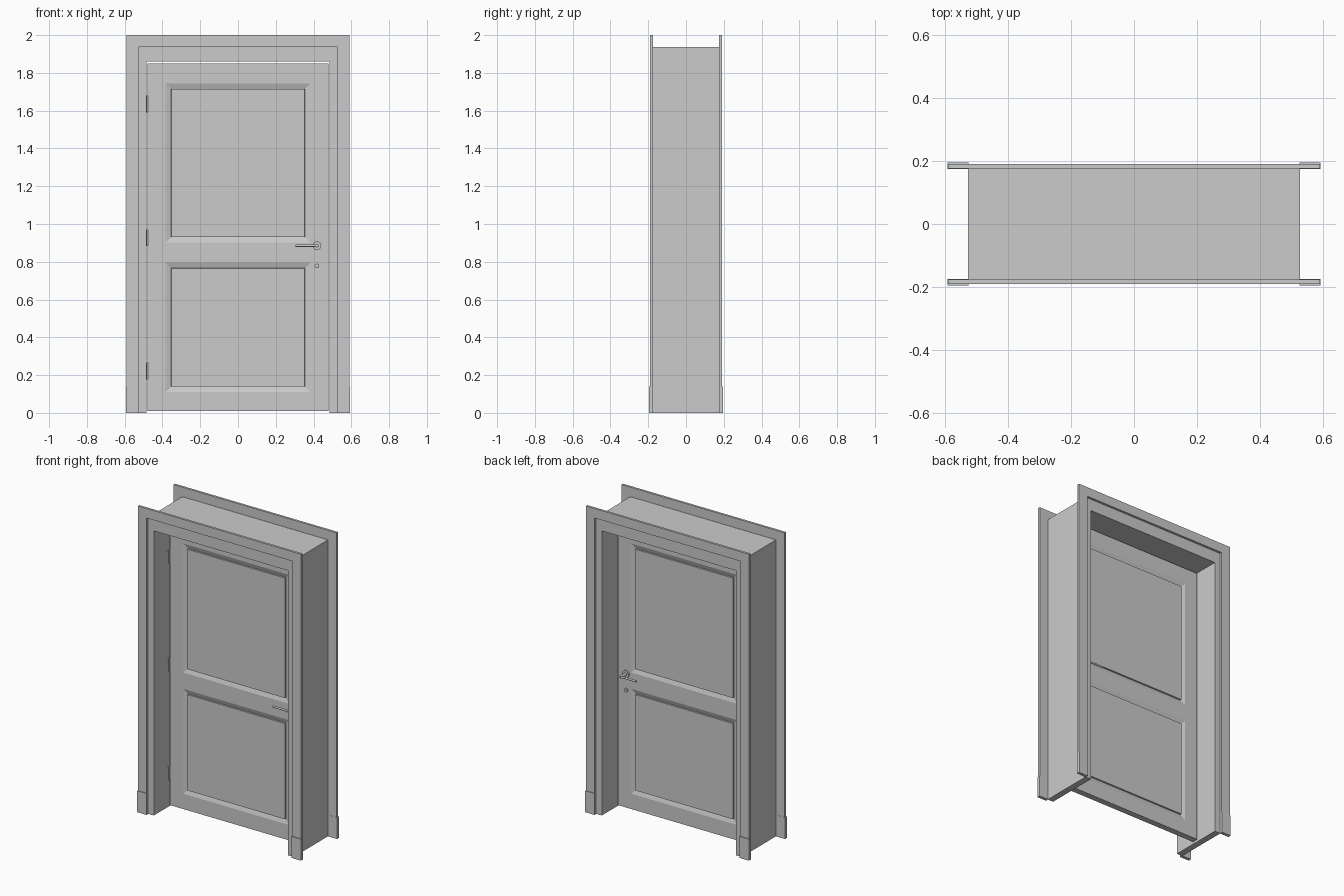
import bpy, bmesh
from mathutils import Matrix, Vector

if "Cube" in bpy.data.objects:
    bpy.data.objects.remove(bpy.data.objects["Cube"])


def finish(bm, name, axes=""):
    """Turn a bmesh into an object, mirrored across the given world axes."""
    bmesh.ops.recalc_face_normals(bm, faces=bm.faces)
    me = bpy.data.meshes.new(name)
    bm.to_mesh(me)
    bm.free()
    ob = bpy.data.objects.new(name, me)
    bpy.context.collection.objects.link(ob)
    if axes:
        m = ob.modifiers.new("Mirror", 'MIRROR')
        m.use_axis = ["x" in axes, "y" in axes, False]
    return ob


def box(bm, x0, x1, y0, y1, z0, z1):
    mat = Matrix.Translation(((x0 + x1) / 2, (y0 + y1) / 2, (z0 + z1) / 2)) \
        @ Matrix.Diagonal((x1 - x0, y1 - y0, z1 - z0, 1))
    return bmesh.ops.create_cube(bm, size=1, matrix=mat)["verts"]


def rod(bm, a, b, r, sides=24):
    a, b = Vector(a), Vector(b)
    d = b - a
    mat = Matrix.Translation((a + b) / 2) @ d.to_track_quat('Z', 'Y').to_matrix().to_4x4()
    bmesh.ops.create_cone(bm, cap_ends=True, segments=sides, radius1=r, radius2=r,
                          depth=d.length, matrix=mat)


def smooth(ob):
    bpy.ops.object.select_all(action='DESELECT')
    ob.select_set(True)
    bpy.context.view_layer.objects.active = ob
    bpy.ops.object.shade_smooth_by_angle()


def portal(name, xo, zo, xi, zi, y0, y1, axes=""):
    """Door-shaped U profile extruded in depth."""
    bm = bmesh.new()
    pts = [(-xo, 0), (-xo, zo), (xo, zo), (xo, 0), (xi, 0), (xi, zi), (-xi, zi), (-xi, 0)]
    f = bm.faces.new([bm.verts.new((x, y0, z)) for x, z in pts])
    new = bmesh.ops.extrude_face_region(bm, geom=[f])["geom"]
    bmesh.ops.translate(bm, vec=(0, y1 - y0, 0),
                        verts=[g for g in new if isinstance(g, bmesh.types.BMVert)])
    return finish(bm, name, axes)


# Deep jamb lining and the casings on both wall faces
portal("jamb", 0.527, 1.937, 0.485, 1.86, -0.177, 0.177)
portal("casing", 0.59, 2.0, 0.526, 1.938, -0.191, -0.176, "y")

# Plinth blocks at the casing feet
bm = bmesh.new()
box(bm, 0.525, 0.592, -0.195, -0.175, 0, 0.14)
finish(bm, "plinth_block", "xy")

# Door leaf: front half with two raised panels, mirrored to the back
T = 0.02
bm = bmesh.new()
xs = [-0.478, -0.383, 0.383, 0.478]
zs = [0.01, 0.11, 0.795, 0.902, 1.745, 1.85]
grid = [[bm.verts.new((x, -T, z)) for x in xs] for z in zs]
panels = []
for j in range(len(zs) - 1):
    for i in range(len(xs) - 1):
        f = bm.faces.new((grid[j][i], grid[j][i + 1], grid[j + 1][i + 1], grid[j + 1][i]))
        if i == 1 and j in (1, 3):
            panels.append(f)
rim = bmesh.ops.extrude_edge_only(bm, edges=[e for e in bm.edges if e.is_boundary])["geom"]
for v in rim:
    if isinstance(v, bmesh.types.BMVert):
        v.co.y = 0
bm.normal_update()
for width, shift in ((0.041, 0.01), (0.001, -0.01)):
    bmesh.ops.inset_individual(bm, faces=panels, thickness=width, depth=0)
    for f in panels:
        bmesh.ops.translate(bm, vec=(0, shift, 0), verts=f.verts)
finish(bm, "door_leaf", "y")

# Lever handle with rose and spindle, on both sides
bm = bmesh.new()
rod(bm, (0.418, -T, 0.885), (0.418, -T - 0.01, 0.885), 0.023)
rod(bm, (0.418, -T - 0.01, 0.885), (0.418, -0.08, 0.885), 0.009)
rod(bm, (0.427, -0.075, 0.885), (0.305, -0.075, 0.885), 0.006)
smooth(finish(bm, "lever_handle", "y"))

# Lock rose below the handle
bm = bmesh.new()
rod(bm, (0.418, -T, 0.778), (0.418, -T - 0.008, 0.778), 0.012)
smooth(finish(bm, "lock_rose", "y"))

# Three hinges on the left jamb, front side only
bm = bmesh.new()
for z in (0.222, 0.928, 1.635):
    rod(bm, (-0.481, -T - 0.004, z - 0.044), (-0.481, -T - 0.004, z + 0.044), 0.005, 16)
    box(bm, -0.486, -0.483, -T - 0.028, -T, z - 0.042, z + 0.042)
smooth(finish(bm, "hinges"))
